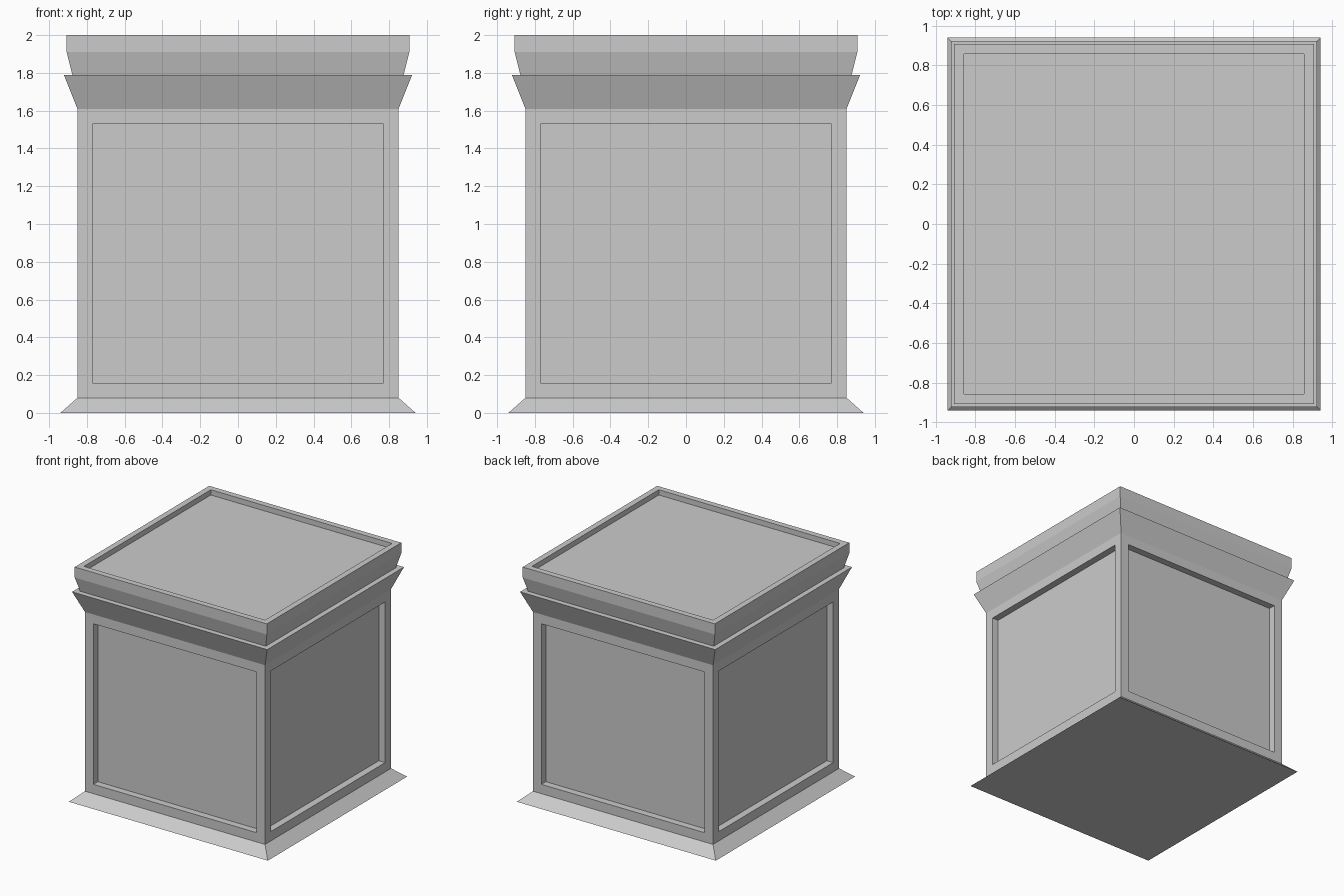
import bpy, bmesh

if "Cube" in bpy.data.objects:
    bpy.data.objects.remove(bpy.data.objects["Cube"])

# Square moulding profile, bottom to top: (half width, height)
PROFILE = [(0.94, 0.0), (0.85, 0.08), (0.85, 1.61), (0.922, 1.79),
           (0.877, 1.79), (0.907, 1.91), (0.907, 2.0)]
BODY_BAND = 1       # profile segment that carries the side panels


def recess(bm, faces, margin, depth):
    """Inset each face by a margin and push it straight inwards."""
    bmesh.ops.inset_individual(bm, faces=faces, thickness=margin)
    sunk = bmesh.ops.extrude_discrete_faces(bm, faces=faces)["faces"]
    for f in sunk:
        f.normal_update()
        bmesh.ops.translate(bm, verts=f.verts, vec=f.normal * -depth)


bm = bmesh.new()

# Loft square rings along the profile
rings = [[bm.verts.new((sx * w, sy * w, z))
          for sx, sy in ((-1, -1), (1, -1), (1, 1), (-1, 1))]
         for w, z in PROFILE]
sides = []
for i, (lo, hi) in enumerate(zip(rings, rings[1:])):
    for k in range(4):
        n = (k + 1) % 4
        f = bm.faces.new((lo[k], lo[n], hi[n], hi[k]))
        if i == BODY_BAND:
            sides.append(f)
bm.faces.new(rings[0][::-1])
top = bm.faces.new(rings[-1])
bm.normal_update()

# Sunken side panels and sunken top
recess(bm, sides, 0.1125, 0.06)
recess(bm, [top], 0.072, 0.045)

bmesh.ops.recalc_face_normals(bm, faces=bm.faces)
mesh = bpy.data.meshes.new("panelled_pedestal")
bm.to_mesh(mesh)
bm.free()
bpy.context.collection.objects.link(bpy.data.objects.new("panelled_pedestal", mesh))
